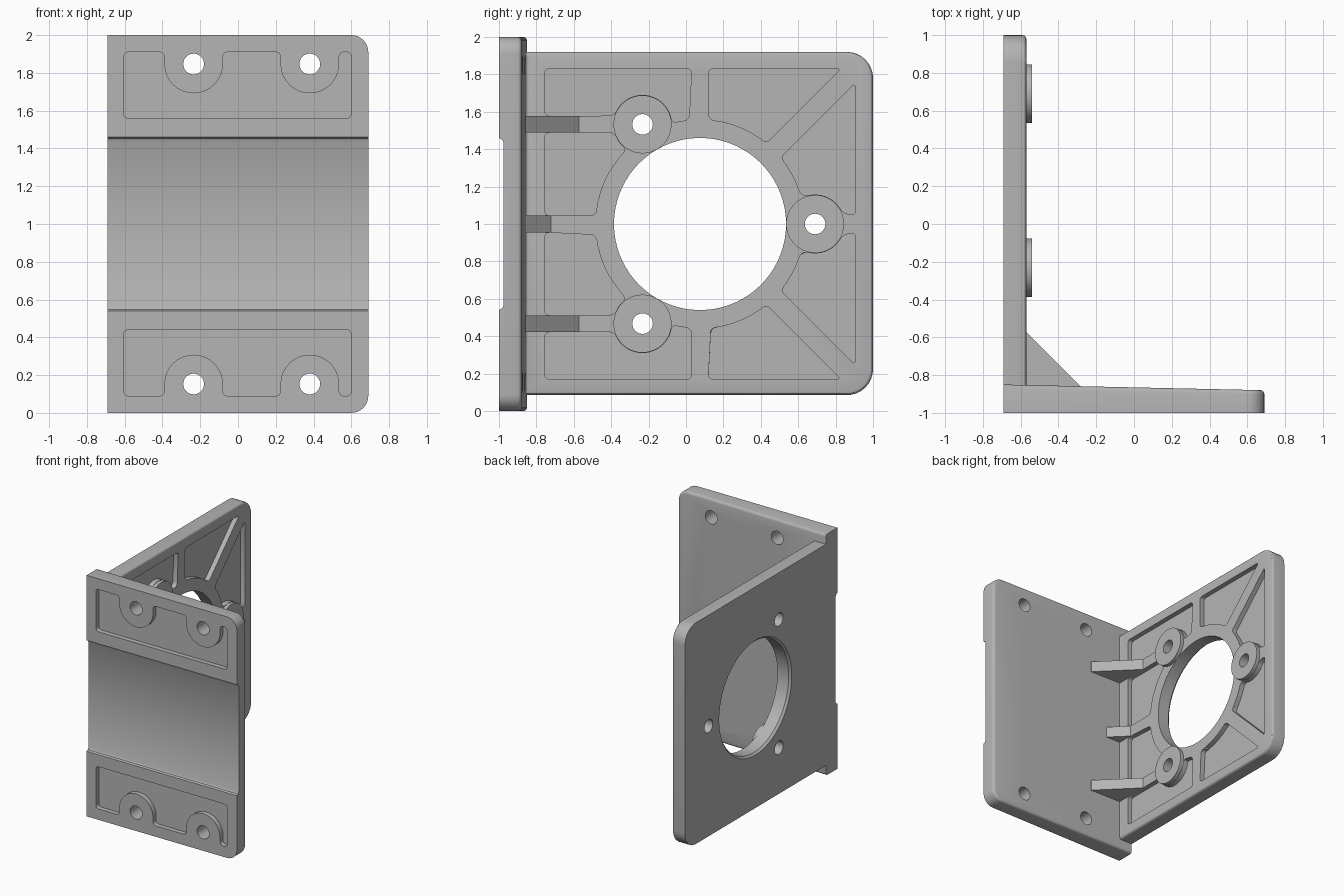
import bpy, bmesh, math

if "Cube" in bpy.data.objects:
    bpy.data.objects.remove(bpy.data.objects["Cube"])

grey = bpy.data.materials.new("metal grey")
grey.diffuse_color = (0.46, 0.46, 0.46, 1)
grey.use_nodes = True
grey.node_tree.nodes["Principled BSDF"].inputs["Base Color"].default_value = grey.diffuse_color
AXES = {"x": (1, 2, 0), "y": (0, 2, 1), "z": (0, 1, 2)}


def prism(name, pts, axis, lo, hi):
    """Extrude a 2D outline along an axis."""
    a, b, c = AXES[axis]
    bm = bmesh.new()
    rings = []
    for d in (lo, hi):
        ring = []
        for p in pts:
            co = [0, 0, 0]
            co[a], co[b], co[c] = p[0], p[1], d
            ring.append(bm.verts.new(co))
        rings.append(ring)
    n = len(pts)
    bm.faces.new(rings[0])
    bm.faces.new(rings[1])
    for i in range(n):
        j = (i + 1) % n
        bm.faces.new((rings[0][i], rings[0][j], rings[1][j], rings[1][i]))
    bmesh.ops.recalc_face_normals(bm, faces=bm.faces)
    me = bpy.data.meshes.new(name)
    bm.to_mesh(me)
    bm.free()
    ob = bpy.data.objects.new(name, me)
    bpy.context.collection.objects.link(ob)
    me.materials.append(grey)
    return ob


def rect(u0, u1, v0, v1):
    return [(u0, v0), (u1, v0), (u1, v1), (u0, v1)]


def arc(u, v, r, a0, a1, n):
    return [(u + r * math.cos(math.radians(a0 + (a1 - a0) * i / n)),
             v + r * math.sin(math.radians(a0 + (a1 - a0) * i / n))) for i in range(n + 1)]


def circle(u, v, r, n=32):
    return arc(u, v, r, 0, 360, n)[:-1]


def right_rounded(u0, u1, v0, v1, r):
    """Rectangle with both corners at u1 rounded."""
    return ([(u0, v0)] + arc(u1 - r, v0 + r, r, -90, 0, 8)
            + arc(u1 - r, v1 - r, r, 0, 90, 8) + [(u0, v1)])


def cut(ob, cutters):
    for c in cutters:
        m = ob.modifiers.new("cut", "BOOLEAN")
        m.operation, m.solver, m.object = "DIFFERENCE", "EXACT", c
    dg = bpy.context.evaluated_depsgraph_get()
    me = bpy.data.meshes.new_from_object(ob.evaluated_get(dg))
    ob.modifiers.clear()
    ob.data = me
    for c in cutters:
        bpy.data.objects.remove(c)
    return ob


def round_edges(ob, width, test, segs=3, merge=0.0):
    bm = bmesh.new()
    bm.from_mesh(ob.data)
    if merge:
        bmesh.ops.remove_doubles(bm, verts=bm.verts, dist=merge)
    edges = [e for e in bm.edges if len(e.link_faces) == 2 and test(e)]
    bmesh.ops.bevel(bm, geom=edges, offset=width, segments=segs, profile=0.5,
                    affect="EDGES", clamp_overlap=True)
    bm.to_mesh(ob.data)
    bm.free()


def corner(axis):
    """Sharp edges that run along the axis."""
    k = AXES[axis][2]

    def test(e):
        d = e.verts[1].co - e.verts[0].co
        return abs(d[k]) > 0.99 * d.length and e.calc_face_angle(0) > math.radians(30)
    return test


# Front plate, with a slightly tapered back face
BACK = lambda x: -0.865 - 0.015 * x / 0.69
front = prism("front_plate", right_rounded(-0.69, 0.69, 0, 2, 0.09), "y", -1, -0.85)
for v in front.data.vertices:
    if v.co.y > -0.9:
        v.co.y = BACK(v.co.x)
round_edges(front, 0.02, lambda e: all(v.co.y > -0.9 for v in e.verts)
            and not all(v.co.x < -0.68 for v in e.verts))

# Shallow channel, two pockets around the bolt pads, bolt holes
channel = prism("channel", [(-1.1, 0.54), (-1, 0.54), (-0.985, 0.547), (-0.975, 0.565),
                            (-0.975, 1.435), (-0.985, 1.453), (-1, 1.46), (-1.1, 1.46)],
                "x", -0.8, 0.8)
cutters = [channel]
BOLT_X = (-0.235, 0.38)
for s in (-1, 1):
    z = lambda d: 1 + s * d
    pocket = prism("pocket", rect(-0.605, 0.60, min(z(0.56), z(0.91)), max(z(0.56), z(0.91))),
                   "y", -1.1, -0.96)
    pads = []
    for x in BOLT_X:
        pads.append(prism("pad", [(x + 0.155, z(1.1))]
                          + [(u, z(w)) for u, w in arc(x, 0.847, 0.155, 0, -180, 16)]
                          + [(x - 0.155, z(1.1))], "y", -1.2, -0.9))
        cutters.append(prism("hole", circle(x, z(0.847), 0.055), "y", -1.2, -0.7))
    cut(pocket, pads)
    round_edges(pocket, 0.025, corner("y"), 4, 0.004)
    cutters.append(pocket)
cut(front, cutters)

# Side plate
CY, CZ = 0.075, 1.0
BOSSES = [(CY + 0.615 * math.cos(math.radians(a)), CZ + 0.615 * math.sin(math.radians(a)))
          for a in (0, 120, 240)]
side = prism("side_plate", right_rounded(-0.86, 1, 0.085, 1.92, 0.14), "x", -0.69, -0.57)
round_edges(side, 0.02, lambda e: all(v.co.x > -0.6 for v in e.verts)
            and not all(v.co.y < -0.85 for v in e.verts))

# Pockets between the central ring, the ribs and the boss pads
pocket = prism("pocket", rect(-0.755, 0.905, 0.17, 1.83), "x", -0.61, -0.4)
keep = [circle(CY, CZ, 0.56, 60), rect(CY - 0.045, CY + 0.045, 0, 2),
        rect(-1, CY, 0.955, 1.045), rect(0.7, 1.1, 0.955, 1.045)]
for s in (-1, 1):
    z0 = CZ + s * 0.533
    keep.append(rect(-1, -0.235, z0 - 0.045, z0 + 0.045))
    keep.append([(CY, CZ + 0.075 * s), (CY, CZ - 0.075 * s),
                 (CY + 1.2, CZ + s * 1.125), (CY + 1.2, CZ + s * 1.275)])
keep += [circle(y, z, 0.158) for y, z in BOSSES]
cut(pocket, [prism("keep", p, "x", -0.7, -0.3) for p in keep])
round_edges(pocket, 0.025, corner("x"), 3, 0.018)


def bolt_holes():
    return [prism("hole", circle(y, z, 0.055), "x", -0.8, -0.4) for y, z in BOSSES]


# Central bore with a chamfer on the outer face
bore = prism("bore", circle(CY, CZ, 0.46, 72), "x", -0.8, -0.4)
chamfer = prism("chamfer", circle(CY, CZ, 0.46, 72), "x", -0.70, -0.673)
for v in chamfer.data.vertices:
    if v.co.x < -0.69:
        v.co.y = CY + (v.co.y - CY) * 1.055
        v.co.z = CZ + (v.co.z - CZ) * 1.055
cut(side, [pocket, bore, chamfer] + bolt_holes())

# Raised bosses
bosses = []
for i, (y, z) in enumerate(BOSSES):
    b = prism("boss_%d" % (i + 1), circle(y, z, 0.155, 48), "x", -0.58, -0.54)
    cut(b, [prism("hole", circle(y, z, 0.055), "x", -0.8, -0.4)])
    bosses.append(b)

# Triangular gussets in the inside corner
gussets = []
for i, (z, n) in enumerate(((0.467, 0.285), (1.0, 0.135), (1.533, 0.285))):
    gussets.append(prism("gusset_%d" % (i + 1),
                         [(-0.60, -0.88), (-0.57 + n, -0.88), (-0.57 + n, -0.857),
                          (-0.57, -0.857 + n), (-0.60, -0.857 + n)],
                         "z", z - 0.045, z + 0.045))

# Small fillet strip along the inside corner
fillet = prism("corner_fillet", [(-0.58, -0.88), (-0.545, -0.88)]
               + arc(-0.545, -0.843, 0.025, -90, -180, 4) + [(-0.58, -0.843)],
               "z", 0.105, 1.90)

# Smooth shading with sharp edges kept
for ob in [front, side, fillet] + bosses + gussets:
    bpy.ops.object.select_all(action="DESELECT")
    ob.select_set(True)
    bpy.context.view_layer.objects.active = ob
    bpy.ops.object.shade_smooth_by_angle(angle=math.radians(30))
